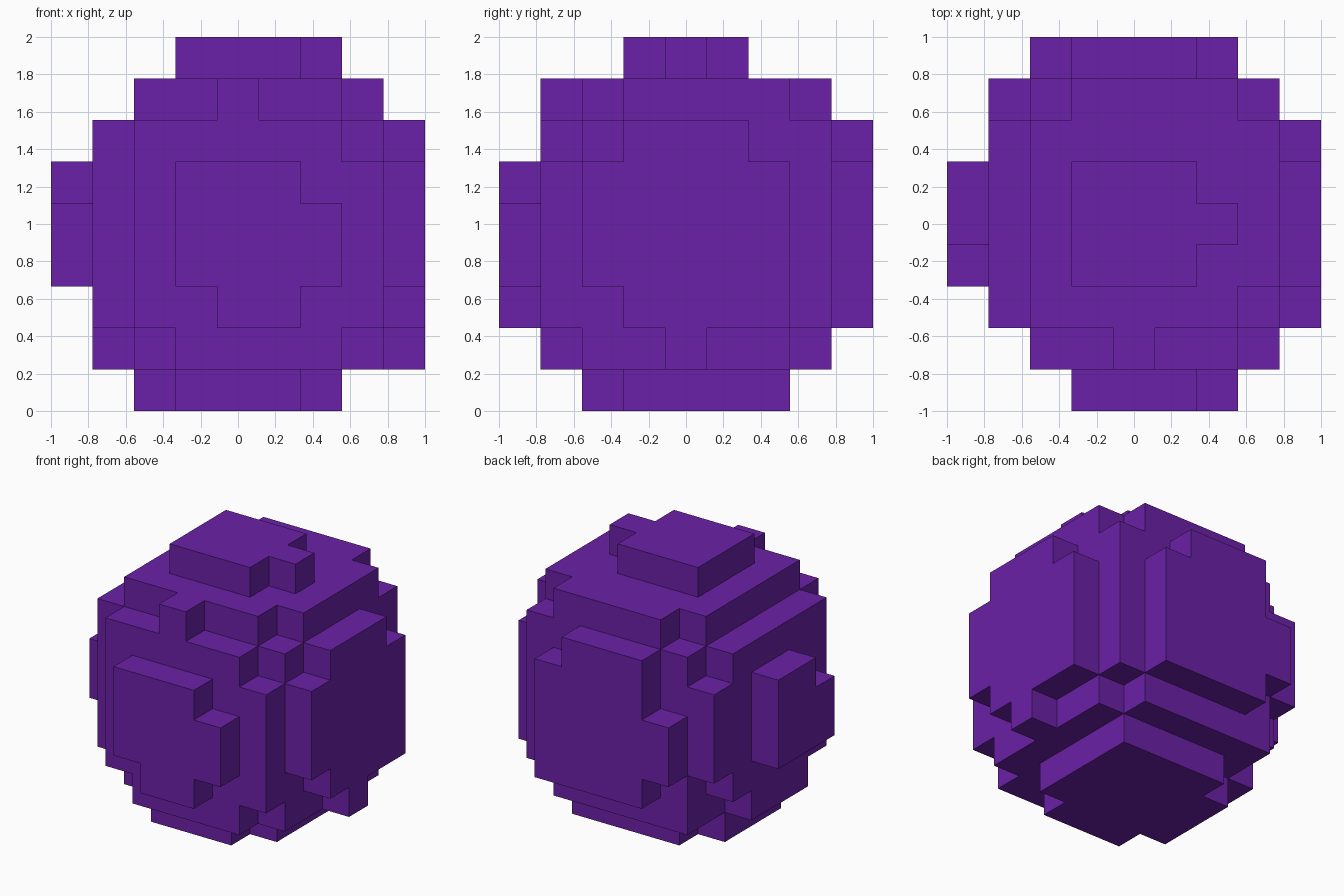
import bpy
import bmesh
from itertools import product
from mathutils import Vector

default = bpy.data.objects.get("Cube")
if default:
    bpy.data.objects.remove(default, do_unlink=True)

GRID = 9
CELL = 2 / GRID
CENTRE = Vector((4.31, 4.205, 3.75))   # slightly off the middle cell
RADIUS = 4.611

# Blocks whose centre lies inside the ball
blocks = {c for c in product(range(GRID), repeat=3)
          if (Vector(c) - CENTRE).length < RADIUS}

# Outer skin: one square wherever a block touches empty space
bm = bmesh.new()
corners = {}


def corner(p):
    if p not in corners:
        x, y, z = p
        corners[p] = bm.verts.new((x * CELL - 1, y * CELL - 1, z * CELL))
    return corners[p]


for block in blocks:
    for axis, side in product(range(3), (0, 1)):
        beside = list(block)
        beside[axis] += 2 * side - 1
        if tuple(beside) in blocks:
            continue
        u, v = (axis + 1) % 3, (axis + 2) % 3
        ring = []
        for du, dv in ((0, 0), (1, 0), (1, 1), (0, 1)):
            p = list(block)
            p[axis] += side
            p[u] += du
            p[v] += dv
            ring.append(corner(tuple(p)))
        bm.faces.new(ring if side else ring[::-1])

mesh = bpy.data.meshes.new("block_ball")
bm.to_mesh(mesh)
bm.free()
ball = bpy.data.objects.new("block_ball", mesh)
bpy.context.collection.objects.link(ball)

# Purple finish
purple = bpy.data.materials.new("purple")
purple.use_nodes = True
colour = (0.147, 0.015, 0.392, 1)
purple.diffuse_color = colour
purple.node_tree.nodes["Principled BSDF"].inputs["Base Color"].default_value = colour
mesh.materials.append(purple)
